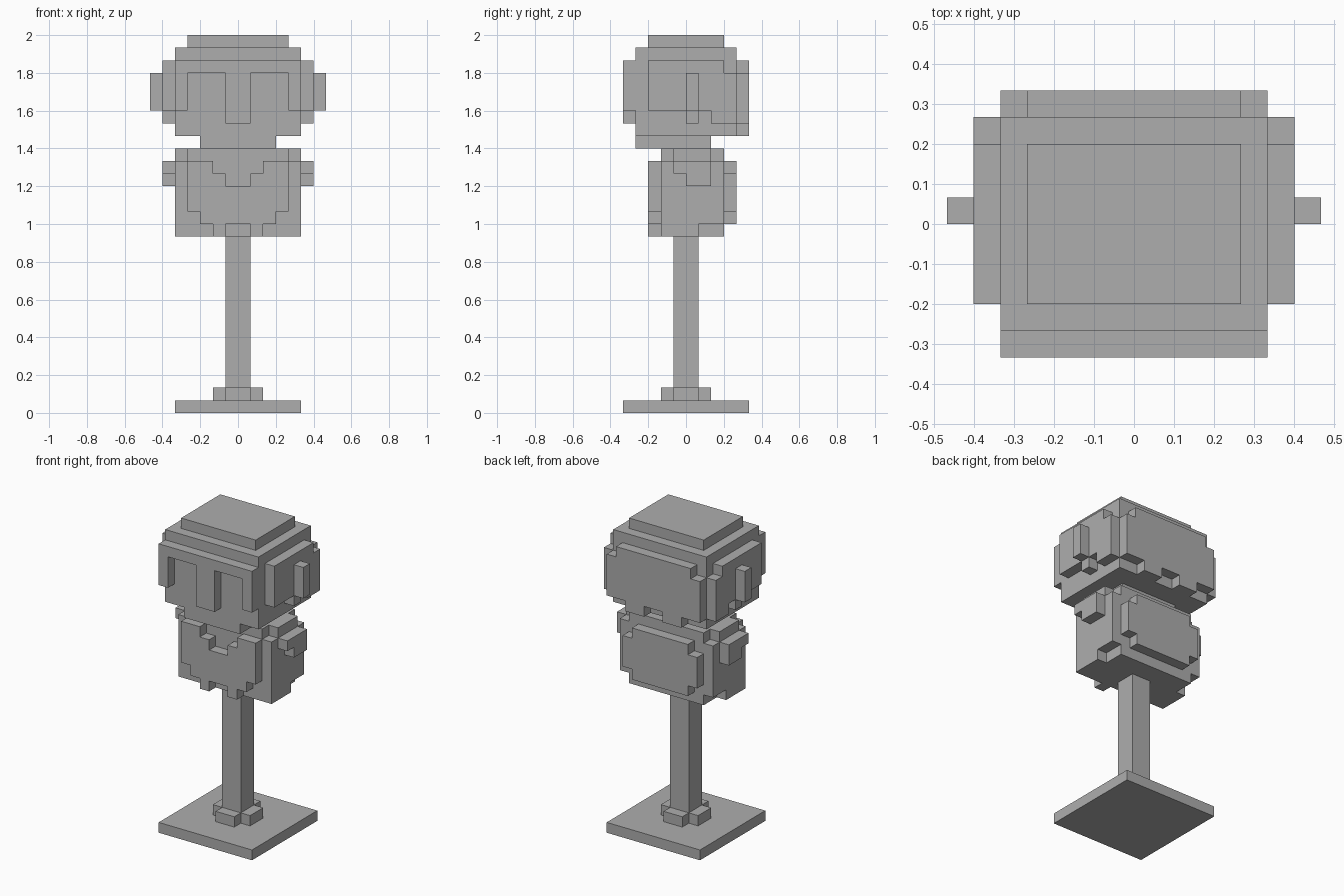
import bpy
import bmesh
from mathutils import Matrix, Vector

U = 1 / 15  # size of one block

cube = bpy.data.objects.get("Cube")
if cube:
    bpy.data.objects.remove(cube, do_unlink=True)

grey = bpy.data.materials.new("plain_grey")
grey.use_nodes = True
grey.diffuse_color = (0.42, 0.42, 0.42, 1)
grey.node_tree.nodes["Principled BSDF"].inputs["Base Color"].default_value = (0.42, 0.42, 0.42, 1)


def blocks(name, *boxes, mirror=False):
    """One object from boxes given in block units as (x range, y range, z range)."""
    bm = bmesh.new()
    for box in boxes:
        for side in ((1, -1) if mirror else (1,)):
            low = Vector([r[0] for r in box])
            high = Vector([r[1] for r in box])
            mid, size = (low + high) / 2, high - low
            mid.x *= side
            m = Matrix.Translation(mid * U) @ Matrix.Diagonal((*(size * U), 1))
            bmesh.ops.create_cube(bm, size=1, matrix=m)
    mesh = bpy.data.meshes.new(name)
    bm.to_mesh(mesh)
    bm.free()
    mesh.materials.append(grey)
    obj = bpy.data.objects.new(name, mesh)
    bpy.context.collection.objects.link(obj)
    return obj


def wide(half):
    return (-half, half)


# Stand
blocks("base_plate", (wide(5), wide(5), (0, 1)))
blocks("base_collar", (wide(2), wide(1), (1, 2)), (wide(1), (1, 2), (1, 2)),
       (wide(1), (-2, -1), (1, 2)))
blocks("post", (wide(1), wide(1), (1, 14)))

# Body
blocks("torso", (wide(4), (-2, 3), (14, 21)))
blocks("body_sides", ((4, 5), (-2, 3), (15, 20)), ((4, 5), (-2, 1), (14, 15)),
       ((4, 5), (-1, 2), (20, 21)), mirror=True)
blocks("sleeves", ((5, 6), (-1, 2), (19, 20)), ((5, 6), (0, 2), (18, 19)), mirror=True)

# Chest with stepped neckline and hem
blocks("chest_middle", (wide(1), (-3, -2), (15, 18)))
blocks("chest_sides", ((1, 2), (-3, -2), (14, 19)), ((2, 3), (-3, -2), (15, 20)),
       ((3, 4), (-3, -2), (16, 20)), mirror=True)

# Back panel with stepped corners
blocks("back_middle", (wide(3), (3, 4), (15, 20)))
blocks("back_corners", ((3, 4), (3, 4), (16, 19)), mirror=True)

# Head
blocks("jaw", (wide(3), (-4, 2), (21, 22)))
blocks("head_core", (wide(5), wide(4), (22, 29)))
blocks("crown", (wide(4), wide(3), (29, 30)))
blocks("brow", (wide(5), (-5, -4), (27, 28)))
blocks("nose", (wide(1), (-5, -4), (23, 27)))
blocks("temples", ((4, 5), (-5, -4), (24, 27)), mirror=True)
blocks("head_sides", ((5, 6), (-3, 3), (24, 28)), ((5, 6), (3, 4), (23, 27)),
       ((5, 6), (2, 3), (23, 24)), mirror=True)
blocks("ears", ((6, 7), (0, 1), (24, 27)), ((5, 6), (0, 1), (23, 24)), mirror=True)

# Rear of the head with stepped corners
blocks("rear_hair", (wide(4), (4, 5), (23, 28)))
blocks("rear_hair_corners", ((4, 5), (4, 5), (23, 27)), mirror=True)
blocks("rear_hair_tips", ((1, 3), (4, 5), (22, 23)), mirror=True)
